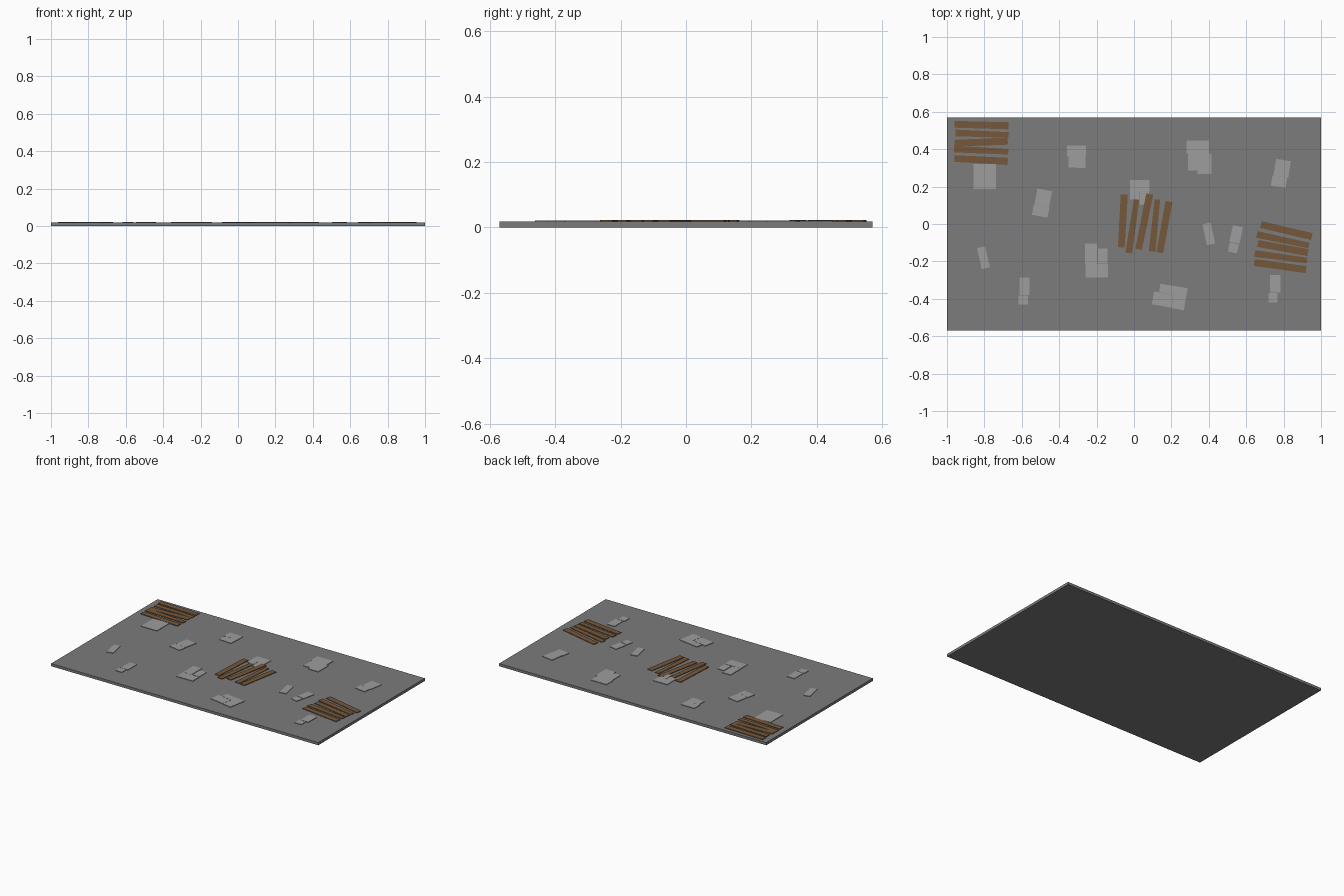
import bpy, bmesh
from math import radians, atan2, hypot
from mathutils import Matrix, Vector

if "Cube" in bpy.data.objects:
    bpy.data.objects.remove(bpy.data.objects["Cube"])

SLAB_TOP = 0.018


def material(name, rgb):
    m = bpy.data.materials.new(name)
    m.diffuse_color = (*rgb, 1)
    m.use_nodes = True
    m.node_tree.nodes["Principled BSDF"].inputs["Base Color"].default_value = m.diffuse_color
    return m


FLOOR = material("floor_grey", (0.2, 0.2, 0.2))
STONE = material("stone_grey", (0.34, 0.34, 0.34))
WOOD = material("wood_brown", (0.18, 0.095, 0.042))


def block(bm, centre, size, z0, z1, angle=0.0, taper=1.0):
    """Add a box, rotated about z, with the +x end narrowed by taper."""
    verts = bmesh.ops.create_cube(bm, size=1)["verts"]
    turn = Matrix.Rotation(angle, 3, 'Z')
    for v in verts:
        k = taper if v.co.x > 0 else 1.0
        p = turn @ Vector((v.co.x * size[0], v.co.y * size[1] * k, 0))
        v.co = (centre[0] + p.x, centre[1] + p.y, z1 if v.co.z > 0 else z0)


def finish(bm, name, mat):
    mesh = bpy.data.meshes.new(name)
    bm.to_mesh(mesh)
    bm.free()
    mesh.materials.append(mat)
    ob = bpy.data.objects.new(name, mesh)
    bpy.context.collection.objects.link(ob)
    return ob


def stones(name, x, y, degrees, tiles):
    """Group of raised tiles: (u, v, width, height) around a turned centre."""
    bm = bmesh.new()
    a = radians(degrees)
    for u, v, w, h in tiles:
        p = Matrix.Rotation(a, 3, 'Z') @ Vector((u, v, 0))
        block(bm, (x + p.x, y + p.y), (w, h), SLAB_TOP - 0.004, 0.0217, a)
    finish(bm, name, STONE)


def planks(name, ends, width=0.036):
    """Boards lying between pairs of end points."""
    bm = bmesh.new()
    for i, (x0, y0, x1, y1) in enumerate(ends):
        block(bm, ((x0 + x1) / 2, (y0 + y1) / 2), (hypot(x1 - x0, y1 - y0), width),
              SLAB_TOP - 0.004, 0.0222, atan2(y1 - y0, x1 - x0),
              0.82 if i % 2 else 1.05)
    finish(bm, name, WOOD)


# Floor slab
bm = bmesh.new()
block(bm, (0, 0), (2, 1.14), 0, SLAB_TOP)
finish(bm, "floor_slab", FLOOR)

# Stone groups, back to front
stones("stones_back_left", -.307, .361, 0,
       [(0, .03, .10, .06), (-.02, -.03, .045, .058), (.025, -.03, .045, .063)])
stones("stones_back_right", .346, .377, 0,
       [(-.005, .035, .118, .07), (-.03, -.045, .055, .09), (.03, -.055, .075, .11)])
stones("stones_right_back", .78, .254, -9,
       [(.005, .045, .08, .09), (0, -.028, .08, .055)])
stones("stones_left_mid", -.494, .094, -11,
       [(0, .045, .08, .09), (0, -.027, .085, .053)])
stones("stones_left_back", -.797, .249, 0,
       [(-.03, .035, .06, .075), (.03, .035, .06, .075), (0, -.03, .12, .065)])
stones("stones_centre", .03, .174, 0,
       [(0, .03, .105, .06), (-.027, -.02, .05, .045), (.025, -.035, .05, .07)])
stones("stone_left_single", -.805, -.18, 13, [(0, 0, .045, .115)])
stones("stones_left_front", -.588, -.383, 0,
       [(.003, .05, .055, .095), (-.005, -.023, .05, .047)])
stones("stones_centre_front", -.2, -.214, 0,
       [(-.03, .055, .063, .11), (.033, .042, .05, .08), (0, -.036, .12, .07)])
stones("stones_front", .19, -.388, -10,
       [(.054, .001, .068, .12), (-.034, -.022, .105, .07), (-.02, .037, .08, .045)])
stones("stone_right_single", .40, -.053, 12, [(0, 0, .045, .115)])
stones("stones_right_mid", .536, -.105, -12,
       [(0, .05, .055, .09), (0, -.023, .05, .05)])
stones("stones_right_front", .748, -.37, 0,
       [(.007, .05, .058, .095), (-.005, -.025, .05, .05)])

# Wooden plank patches
planks("planks_back_left", [
    (-.96, .533, -.67, .525), (-.955, .487, -.67, .476), (-.96, .432, -.675, .443),
    (-.962, .401, -.672, .386), (-.96, .35, -.675, .335)])
planks("planks_centre", [
    (-.068, -.125, -.052, .158), (-.028, -.155, .014, .131), (.025, -.135, .084, .16),
    (.097, -.147, .125, .131), (.138, -.153, .187, .12)])
planks("planks_right", [
    (.678, -.003, .951, -.067), (.657, -.056, .935, -.115), (.662, -.104, .93, -.153),
    (.646, -.158, .925, -.195), (.643, -.206, .92, -.244)])
